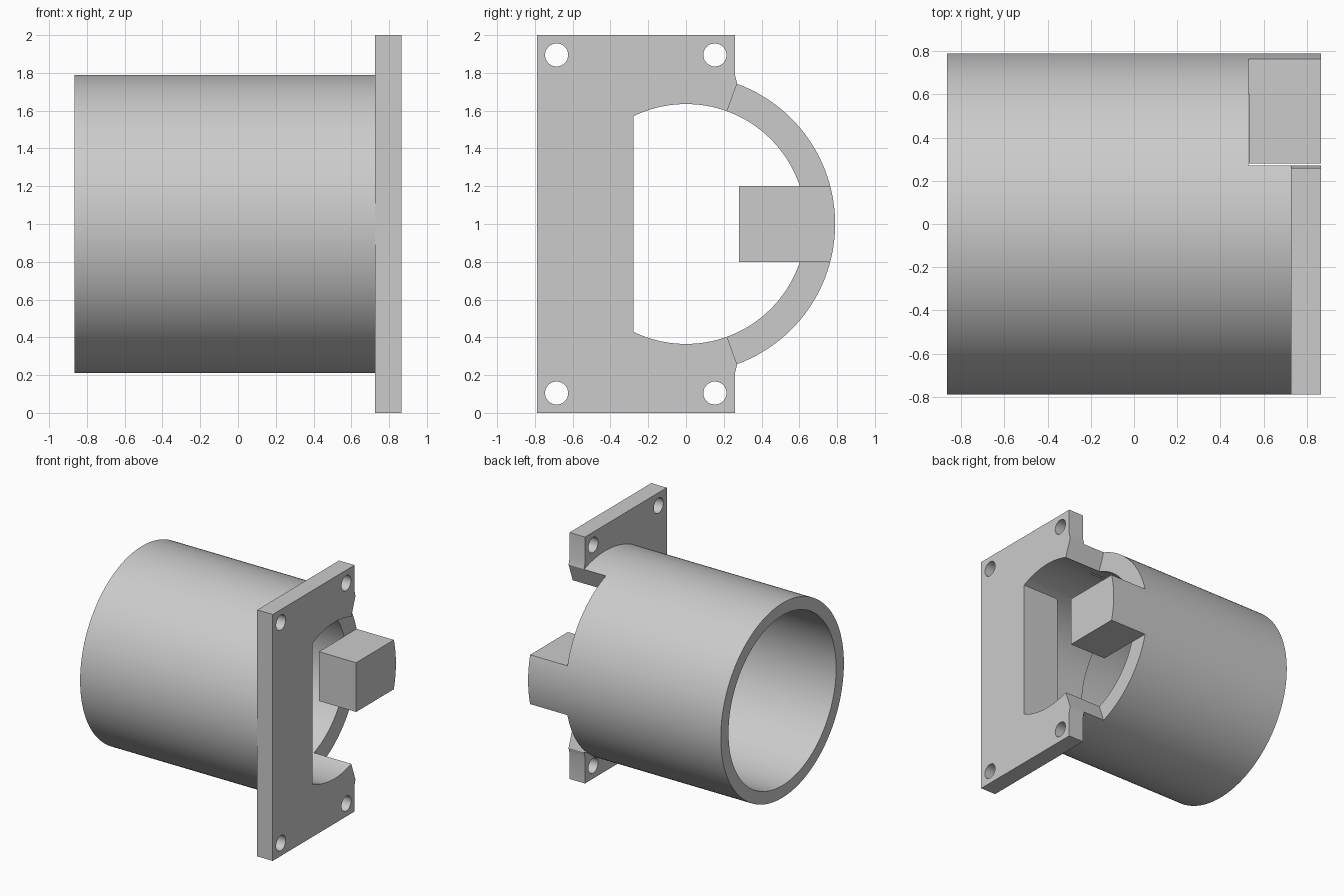
import bpy, bmesh, math

cube = bpy.data.objects.get("Cube")
if cube:
    bpy.data.objects.remove(cube, do_unlink=True)

grey = bpy.data.materials.new("plain grey")
grey.use_nodes = True
grey.diffuse_color = (0.6, 0.6, 0.6, 1)
grey.node_tree.nodes["Principled BSDF"].inputs["Base Color"].default_value = (0.6, 0.6, 0.6, 1)

OUTER, WIDE, INNER = 0.7895, 0.69, 0.635   # tube, wide bore and narrow bore radii
END, PLATE, NOTCH, STEP = 0.865, 0.726, 0.53, -0.01   # stations along x


def arc(radius, start, stop, cy=0.0, cz=1.0, step=2):
    """Points (y, z) on an arc, angles in degrees from +y towards +z."""
    n = round(abs(stop - start) / step)
    angles = [math.radians(start + (stop - start) * i / n) for i in range(n + 1)]
    return [(cy + radius * math.cos(a), cz + radius * math.sin(a)) for a in angles]


def circle(radius, cy=0.0, cz=1.0, step=2):
    return arc(radius, 0, 360, cy, cz, step)[:-1]


def mirrored(half):
    """Close an outline by mirroring its upper half about z = 1."""
    return half + [(y, 2 - z) for y, z in reversed(half)]


def prism(name, outline, x0, x1):
    """Extrude a (y, z) outline along x."""
    bm = bmesh.new()
    face = bm.faces.new([bm.verts.new((x0, y, z)) for y, z in outline])
    out = bmesh.ops.extrude_face_region(bm, geom=[face], use_keep_orig=True)
    verts = [v for v in out["geom"] if isinstance(v, bmesh.types.BMVert)]
    bmesh.ops.translate(bm, vec=(x1 - x0, 0, 0), verts=verts)
    bmesh.ops.recalc_face_normals(bm, faces=bm.faces[:])
    mesh = bpy.data.meshes.new(name)
    bm.to_mesh(mesh)
    bm.free()
    mesh.materials.append(grey)
    obj = bpy.data.objects.new(name, mesh)
    bpy.context.collection.objects.link(obj)
    return obj


def combine(target, tool, operation):
    """Apply a boolean and remove the tool object."""
    mod = target.modifiers.new(tool.name, 'BOOLEAN')
    mod.operation, mod.solver, mod.object = operation, 'EXACT', tool
    bpy.ops.object.select_all(action='DESELECT')
    bpy.context.view_layer.objects.active = target
    target.select_set(True)
    bpy.ops.object.modifier_apply(modifier=mod.name)
    bpy.data.objects.remove(tool, do_unlink=True)


# Solid barrel and flange plate
body = prism("flanged_tube", circle(OUTER), -END, END)
plate = prism("flange_plate", mirrored([(0.282, 1.70), (0.259, 1.79), (0.259, 2), (-0.79, 2)]),
              PLATE, END)
combine(body, plate, 'UNION')

# Narrow bore through to the mouth, wide bore from the open end to the step
combine(body, prism("narrow_bore", circle(INNER), -1, NOTCH + 0.001), 'DIFFERENCE')
combine(body, prism("wide_bore", circle(WIDE), -1, STEP), 'DIFFERENCE')

# D-shaped mouth and side notches, leaving the square key block standing
mouth = arc(INNER, 116, 70) + arc(0.85, 70, 50) + [(1, 1.5), (1, 1.2), (0.28, 1.2)]
combine(body, prism("mouth", mirrored(mouth), NOTCH, 1), 'DIFFERENCE')

# Four screw holes
for y in (-0.685, 0.153):
    for z in (0.105, 1.895):
        combine(body, prism("screw_hole", circle(0.061, y, z, 10), 0.6, 1), 'DIFFERENCE')

bpy.ops.object.select_all(action='DESELECT')
body.select_set(True)
bpy.context.view_layer.objects.active = body
bpy.ops.object.shade_smooth_by_angle(angle=math.radians(25))
